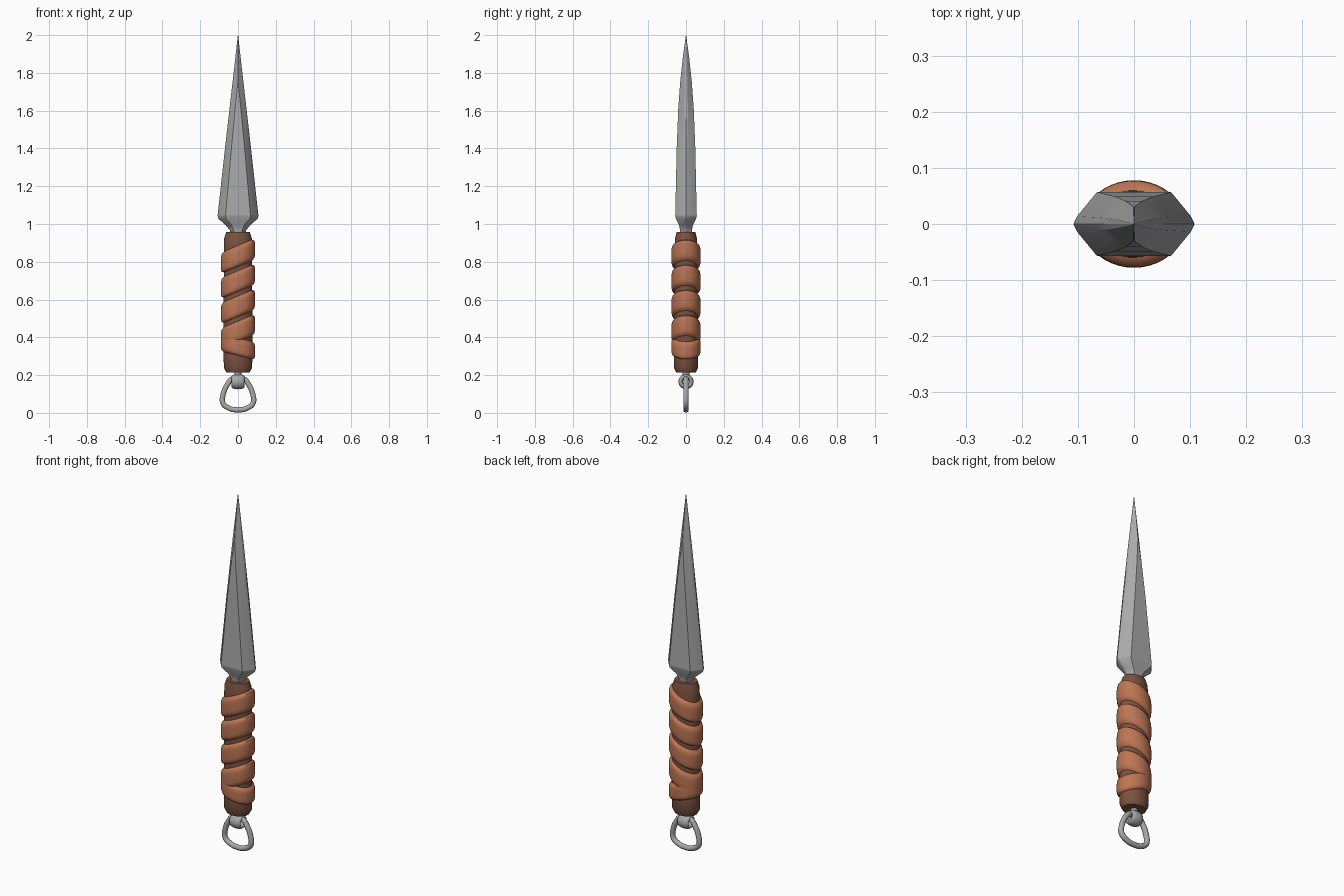
import bpy, bmesh, math

cube = bpy.data.objects.get("Cube")
if cube:
    bpy.data.objects.remove(cube, do_unlink=True)


def material(name, rgb):
    m = bpy.data.materials.new(name)
    m.use_nodes = True
    m.diffuse_color = (*rgb, 1)
    m.node_tree.nodes["Principled BSDF"].inputs["Base Color"].default_value = (*rgb, 1)
    return m


STEEL = material("steel", (0.4, 0.4, 0.4))
DARK = material("dark_leather", (0.2, 0.085, 0.05))
LEATHER = material("tan_leather", (0.5, 0.18, 0.09))


def smooth(ob, angle):
    bpy.ops.object.select_all(action="DESELECT")
    ob.select_set(True)
    bpy.context.view_layer.objects.active = ob
    bpy.ops.object.shade_smooth_by_angle(angle=math.radians(angle))


def loft(name, sections, mat, angle=35, closed=False):
    """Skin equal-length loops of points, capping the ends unless closed."""
    bm = bmesh.new()
    loops = [[bm.verts.new(p) for p in s] for s in sections]
    pairs = list(zip(loops, loops[1:]))
    if closed:
        pairs.append((loops[-1], loops[0]))
    else:
        bm.faces.new(loops[0])
        bm.faces.new(loops[-1])
    n = len(loops[0])
    for a, b in pairs:
        for i in range(n):
            j = (i + 1) % n
            bm.faces.new((a[i], a[j], b[j], b[i]))
    bmesh.ops.remove_doubles(bm, verts=bm.verts, dist=0.00005)
    bmesh.ops.recalc_face_normals(bm, faces=bm.faces)
    me = bpy.data.meshes.new(name)
    bm.to_mesh(me)
    bm.free()
    me.materials.append(mat)
    ob = bpy.data.objects.new(name, me)
    bpy.context.collection.objects.link(ob)
    smooth(ob, angle)
    return ob


def oval(rx, ry, z, slope=0, n=40):
    """Elliptical loop, optionally tilted sideways."""
    pts = []
    for i in range(n):
        a = math.tau * i / n
        x = rx * math.cos(a)
        pts.append((x, ry * math.sin(a), z + slope * x))
    return pts


def blade_loop(hx, fx, hy, z):
    """Flat-faced section with slightly blunted side edges."""
    ex, ey = hx * 0.94, hy * 0.24
    half = [(fx, -hy), (ex, -ey), (hx, 0), (ex, ey), (fx, hy)]
    return [(x, y, z) for x, y in half] + [(-x, -y, z) for x, y in half]


# Blade: the flat middle narrows away, leaving a diamond section at the tip
loft("blade", [
    blade_loop(0.108, 0.066, 0.057, 1.045),
    blade_loop(0.068, 0.034, 0.049, 1.41),
    blade_loop(0.045, 0.015, 0.041, 1.61),
    blade_loop(0.029, 0.001, 0.031, 1.75),
    blade_loop(0.014, 0.0005, 0.017, 1.88),
    blade_loop(0.0008, 0.0002, 0.0008, 2.0)], STEEL, 20)

# Shoulder tapering from the blade down to the neck
loft("blade_shoulder", [
    blade_loop(0.04, 0.02, 0.03, 0.93),
    blade_loop(0.042, 0.021, 0.031, 0.965),
    blade_loop(0.066, 0.034, 0.037, 0.995),
    blade_loop(0.106, 0.064, 0.054, 1.03),
    blade_loop(0.108, 0.066, 0.057, 1.045)], STEEL, 35)

# Grip core
loft("grip_core", [
    oval(0.062, 0.052, 0.215), oval(0.075, 0.064, 0.24),
    oval(0.076, 0.064, 0.3), oval(0.075, 0.06, 0.88),
    oval(0.073, 0.058, 0.925), oval(0.062, 0.05, 0.957)], DARK)

# Tilted wrap bands, the lowest one crossing the other way
bands = [(0.83 - 0.133 * i, 0.42, 0.117) for i in range(4)] + [(0.35, -0.25, 0.1)]
for i, (z, slope, height) in enumerate(bands):
    rows = []
    for k in range(11):
        t = -1 + k / 5
        bulge = 0.021 * math.sqrt(max(0, 1 - t ** 4))
        rows.append(oval(0.07 + bulge, 0.057 + bulge, z + t * height / 2, slope))
    loft(f"wrap_band_{i + 1}", rows, LEATHER, 50)

# Stem and pierced bead under the grip
loft("bead_stem", [oval(0.018, 0.018, z, n=16) for z in (0.192, 0.23)], STEEL)
rings = []
for i in range(28):
    a = math.tau * i / 28
    ring = []
    for k in range(14):
        b = math.tau * k / 14
        r = 0.028 + 0.012 * math.cos(b)
        ring.append((0.034 * math.sin(b), r * math.cos(a), 0.165 + r * math.sin(a)))
    rings.append(ring)
loft("bead", rings, STEEL, 60, closed=True)

# Pull ring threaded through the bead
side = [(0.032, 0.179), (0.052, 0.157), (0.08, 0.092), (0.08, 0.052), (0.052, 0.027)]
path = side + [(0, 0.016)] + [(-x, z) for x, z in reversed(side)]
curve = bpy.data.curves.new("pull_ring", "CURVE")
curve.dimensions = "3D"
curve.bevel_depth = 0.0145
curve.bevel_resolution = 3
curve.resolution_u = 6
spline = curve.splines.new("BEZIER")
spline.bezier_points.add(len(path) - 1)
for p, (x, z) in zip(spline.bezier_points, path):
    p.co = (x, 0, z)
    p.handle_left_type = p.handle_right_type = "AUTO"
spline.use_cyclic_u = True
curve.materials.append(STEEL)
pull = bpy.data.objects.new("pull_ring", curve)
bpy.context.collection.objects.link(pull)
bpy.ops.object.select_all(action="DESELECT")
pull.select_set(True)
bpy.context.view_layer.objects.active = pull
bpy.ops.object.convert(target="MESH")
smooth(bpy.context.object, 60)
